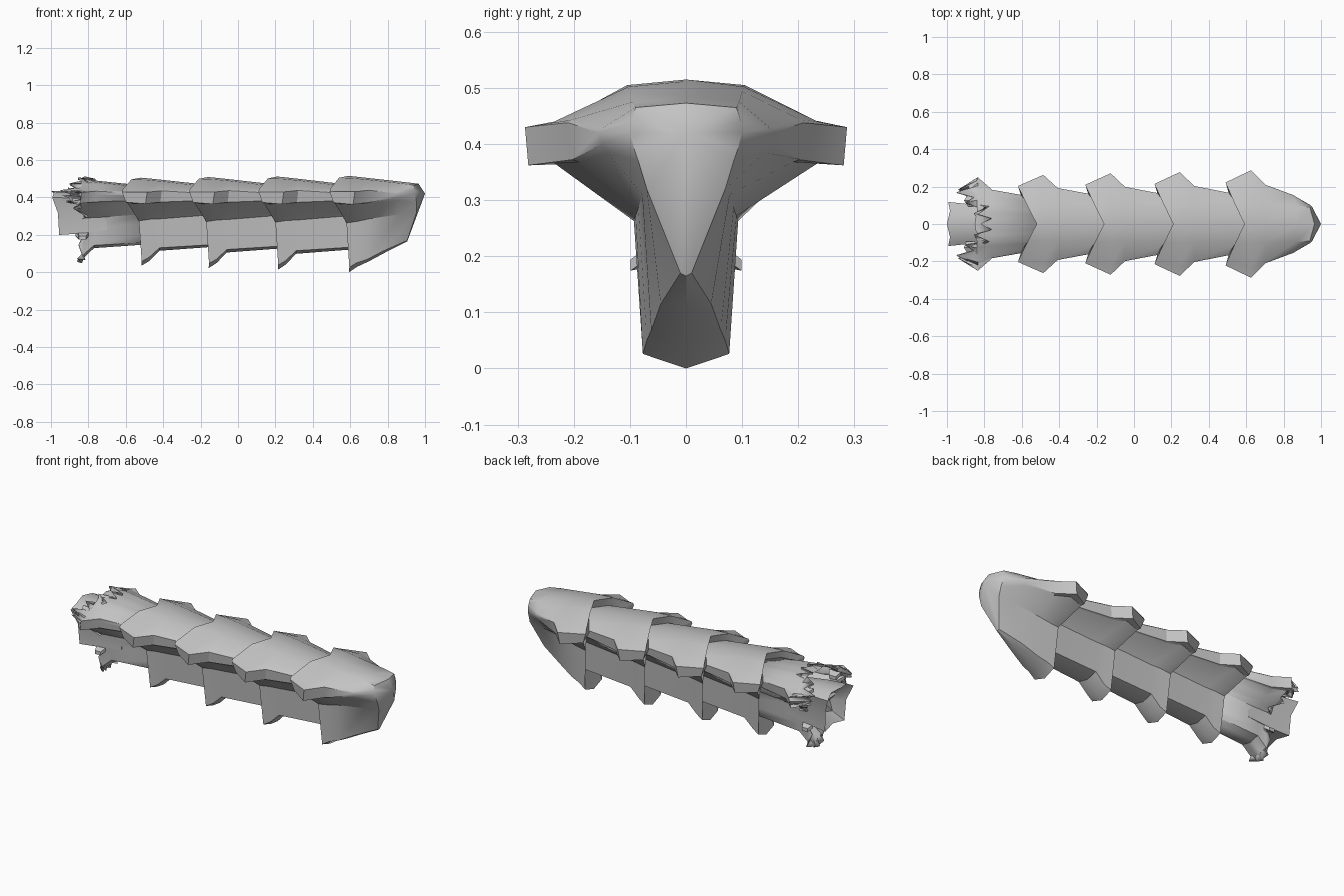
import bpy, bmesh, math, random

if "Cube" in bpy.data.objects:
    bpy.data.objects.remove(bpy.data.objects["Cube"])

random.seed(4)
grey = bpy.data.materials.new("plain_grey")
grey.diffuse_color = (0.55, 0.55, 0.55, 1)
grey.use_nodes = True
grey.node_tree.nodes["Principled BSDF"].inputs["Base Color"].default_value = grey.diffuse_color

# Half cross-sections (x from the rear rim, y, z), running top centre -> shoulder
# -> fin -> waist -> keel
RIM = [(0, 0, .515), (-.05, .105, .505), (-.098, .215, .445), (-.10, .222, .43),
       (-.08, .215, .372), (-.07, .20, .365), (-.01, .093, .263), (.005, .077, .026), (.003, 0, 0)]
FIN = [(.03, 0, .512), (.03, .103, .502), (.035, .235, .44), (.035, .287, .43),
       (.025, .281, .362), (.025, .235, .366), (.05, .09, .272), (.045, .070, .05), (.045, 0, .028)]
ROOT = [(.11, 0, .503), (.11, .10, .494), (.11, .205, .443), (.112, .21, .438),
        (.105, .203, .372), (.10, .19, .368), (.11, .085, .285), (.10, .062, .068), (.11, 0, .058)]
BODY_ROOT = ROOT[:6] + [(.11, .085, .275), (.10, .070, .105), (.10, 0, .088)]
COLLAR = [(.40, 0, .468), (.40, .09, .457), (.40, .15, .425), (.40, .152, .42),
          (.40, .147, .385), (.40, .14, .378), (.40, .075, .30), (.40, .062, .125), (.40, 0, .112)]
NOSE = [(.28, 0, .484), (.28, .095, .475), (.26, .15, .428), (.26, .155, .42),
        (.26, .15, .40), (.265, .14, .385), (.28, .078, .31), (.19, .045, .115), (.21, 0, .112)]
NOSE_TIP = [(.375, 0, .473), (.35, .09, .465), (.352, .098, .44), (.355, .10, .42),
            (.362, .092, .39), (.364, .085, .37), (.365, .07, .32), (.315, .01, .17), (.315, 0, .165)]


def full_ring(half, x0, s):
    """Mirror a half section, scaled about the fin height."""
    pts = [(x0 + x, y * s, .4 + (z - .4) * s) for x, y, z in half]
    return pts + [(x, -y, z) for x, y, z in pts[-2:0:-1]]


def subdivide(half, n):
    out = []
    for a, b in zip(half, half[1:]):
        out += [tuple(p + (q - p) * i / n for p, q in zip(a, b)) for i in range(n)]
    return out + [half[-1]]


def loft(name, rings, start=None, end=None):
    """Skin closed rings, with optional fan points at either end."""
    bm = bmesh.new()
    loops = [[bm.verts.new(p) for p in r] for r in rings]
    n = len(loops[0])
    for a, b in zip(loops, loops[1:]):
        for i in range(n):
            j = (i + 1) % n
            bm.faces.new((a[i], a[j], b[j], b[i]))
    for point, ring in ((start, loops[0]), (end, loops[-1])):
        if point:
            v = bm.verts.new(point)
            for i in range(n):
                bm.faces.new((ring[i], ring[(i + 1) % n], v))
    bmesh.ops.recalc_face_normals(bm, faces=bm.faces)
    me = bpy.data.meshes.new(name)
    bm.to_mesh(me)
    bm.free()
    me.materials.append(grey)
    ob = bpy.data.objects.new(name, me)
    bpy.context.collection.objects.link(ob)
    bpy.ops.object.select_all(action='DESELECT')
    ob.select_set(True)
    bpy.context.view_layer.objects.active = ob
    bpy.ops.object.shade_smooth_by_angle(angle=math.radians(32))
    return ob


# Inner lip closing the gap between a rear rim and the next segment
LIP = [(r[0] + .02, c[1], c[2]) for r, c in zip(RIM, COLLAR)]

# Head segment with pointed nose
loft("head_segment",
     [full_ring(h, .59, 1) for h in (LIP, RIM, FIN, ROOT, NOSE, NOSE_TIP)],
     end=(1, 0, .42))

# Middle segments, each tucked into the one ahead
for i, (x0, s) in enumerate(((.21, .967), (-.16, .945), (-.52, .915))):
    loft(f"body_segment_{i + 1}",
         [full_ring(h, x0, s) for h in (LIP, RIM, FIN, BODY_ROOT, COLLAR)])

# Torn tail segment: ragged rear rim, open shell
torn = []
for i, (x, y, z) in enumerate(subdivide(RIM, 3)):
    rip = (.07 if i % 2 else 0) + random.uniform(0, .025)
    if i < 4:
        rip += .03
    if 18 < i < 22:
        rip *= .4
    if i > 21:
        rip *= .2
    curl = random.uniform(.9, 1.0)
    torn.append((x + rip + .015, y * curl, z - (.012 if i % 2 else 0)))
tail = loft("torn_tail_segment",
            [full_ring(torn, -.87, .87)] +
            [full_ring(subdivide(h, 3), -.87, .87) for h in (FIN, BODY_ROOT, COLLAR)])
shell = tail.modifiers.new("shell", 'SOLIDIFY')
shell.thickness = .012
shell.offset = -1

# Crumpled core sticking out of the tail
SECTION = [(0, 1), (.6, .93), (1, .7), (.8, .0), (.75, -1), (0, -.9)]


def core_ring(x, w, h, slope, jag):
    half = [(x + slope * (1 - v) + (jag if k % 2 else 0), u * w, .317 + v * h)
            for k, (u, v) in enumerate(SECTION)]
    return half + [(a, -b, c) for a, b, c in half[-2:0:-1]]


loft("inner_core",
     [core_ring(-.70, .09, .09, 0, 0), core_ring(-.87, .105, .112, 0, 0),
      core_ring(-1.0, .118, .118, .022, .015), core_ring(-.93, .06, .06, .01, .03)],
     start=(-.68, 0, .32), end=(-.89, 0, .32))

# Peeled scraps along the torn edge
for side in (-1, 1):
    for k, (x, y, z, r) in enumerate(((-.87, .125, .44, .045), (-.86, .17, .40, .05),
                                      (-.83, .075, .20, .035))):
        ring_a = [(x + r * math.cos(a) * random.uniform(.7, 1.2), side * (y + r * .8 * math.sin(a)),
                   z + .012 * math.cos(2 * a)) for a in (t * math.tau / 6 for t in range(6))]
        ring_b = [(a, b, c - .02) for a, b, c in ring_a]
        loft(f"torn_scrap_{'left' if side > 0 else 'right'}_{k + 1}", [ring_a, ring_b],
             start=(x, side * y, z + .008), end=(x, side * y, z - .02))
